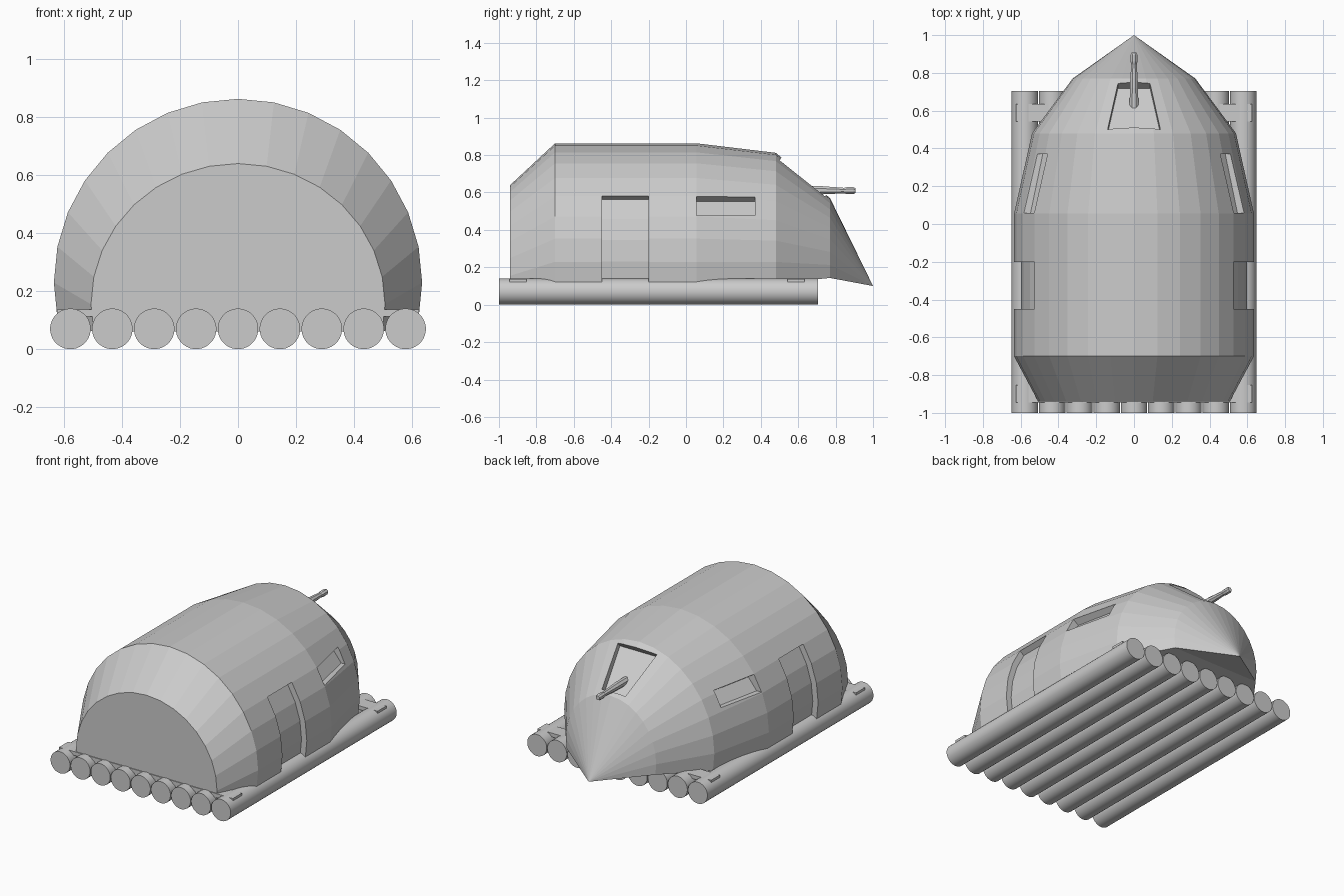
import bpy, bmesh
from math import sin, cos, radians
from mathutils import Vector

if "Cube" in bpy.data.objects:
    bpy.data.objects.remove(bpy.data.objects["Cube"])

STEP = 11.25  # facet angle of the shell


def make_object(name, bm, smooth=False):
    bmesh.ops.recalc_face_normals(bm, faces=bm.faces[:])
    me = bpy.data.meshes.new(name)
    bm.to_mesh(me)
    bm.free()
    ob = bpy.data.objects.new(name, me)
    bpy.context.collection.objects.link(ob)
    bpy.ops.object.select_all(action='DESELECT')
    ob.select_set(True)
    bpy.context.view_layer.objects.active = ob
    if smooth:
        bpy.ops.object.shade_smooth_by_angle()
    return ob


def loft(name, rings, smooth=False):
    """Closed solid through rings of equal point count, capped at both ends."""
    bm = bmesh.new()
    vs = [[bm.verts.new(p) for p in r] for r in rings]
    n = len(vs[0])
    for a, b in zip(vs, vs[1:]):
        for i in range(n):
            j = (i + 1) % n
            bm.faces.new((a[i], a[j], b[j], b[i]))
    bm.faces.new(vs[0])
    bm.faces.new(vs[-1])
    bmesh.ops.remove_doubles(bm, verts=bm.verts[:], dist=1e-5)
    return make_object(name, bm, smooth)


def tube(name, stations, sides, smooth=False):
    """Stations are (x, y, z, radius) along y."""
    rings = []
    for x, y, z, r in stations:
        rings.append([(x + r * cos(radians(360 * (i + .5) / sides)), y,
                       z + r * sin(radians(360 * (i + .5) / sides))) for i in range(sides)])
    return loft(name, rings, smooth)


def box(name, lo, hi):
    return loft(name, [[(lo[0], y, lo[2]), (hi[0], y, lo[2]), (hi[0], y, hi[2]), (lo[0], y, hi[2])]
                       for y in (lo[1], hi[1])])


# Shell: arched sections (y, half width, top, bottom)
def arch(y, w, top, bot):
    h = (top - bot) / (1 - cos(radians(9 * STEP)))
    return [(w * sin(radians(i * STEP)), y, top - h + h * cos(radians(i * STEP)))
            for i in range(-9, 10)]


sections = [(-.94, .507, .64, .06), (-.70, .635, .863, .106), (.055, .635, .863, .106),
            (.48, .54, .812, .115), (.77, .325, .57, .143)]
bm = bmesh.new()
rows = [[bm.verts.new(p) for p in arch(*s)] for s in sections]
for a, b in zip(rows, rows[1:]):
    for i in range(19):
        j = (i + 1) % 19
        bm.faces.new((a[i], a[j], b[j], b[i]))
bm.faces.new(rows[0])
tip = bm.verts.new((0, 1, .1))
for i in range(19):
    bm.faces.new((rows[-1][i], rows[-1][(i + 1) % 19], tip))
shell = make_object("shell", bm)

# Recess cutters: curved doors and slanted side windows, mirrored
cutters = []
door = [(.597 * sin(radians(i * STEP)), .23 + .597 * cos(radians(i * STEP))) for i in range(5, 11)]
door += [(1.0, .0), (1.1, .962)]
window = [(.488, .552), (.548, .478), (.9, .478), (.9, .829)]
for s in (-1, 1):
    cutters.append(loft("door_cutter", [[(s * x, y, z) for x, z in door] for y in (-.45, -.2)]))
    cutters.append(loft("window_cutter", [[(s * (x + d), y, z) for x, z in window]
                                          for y, d in ((.057, 0), (.37, -.065))]))

# Sloped nose window cutter, pushed in along the surface normal
normal = Vector((0, .64, .77))
quad = [Vector(p) for p in ((-.14, .51, .785), (.14, .51, .785), (.085, .75, .587), (-.085, .75, .587))]
cutters.append(loft("nose_window_cutter", [[p + normal * d for p in quad] for d in (-.05, .15)]))

for c in cutters:
    m = shell.modifiers.new("recess", 'BOOLEAN')
    m.operation = 'DIFFERENCE'
    m.solver = 'EXACT'
    m.object = c
    c.hide_render = True
    bpy.context.view_layer.objects.active = shell
    bpy.ops.object.modifier_apply(modifier=m.name)
    bpy.data.objects.remove(c)

# Gun in the nose window
tube("gun_barrel", [(0, .58, .612, .025), (0, .72, .612, .024), (0, .86, .61, .015)], 8)
tube("gun_muzzle", [(0, .845, .61, .016), (0, .86, .61, .02), (0, .895, .61, .02), (0, .907, .61, .014)], 8)

# Log raft with two cross beams
for i in range(9):
    x = (i - 4) * .1445
    tube("log", [(x, -1, .07, .07), (x, .705, .07, .07)], 32, True)
for y0 in (-.945, .542):
    box("cross_beam", (-.625, y0, .112), (.625, y0 + .092, .137))
